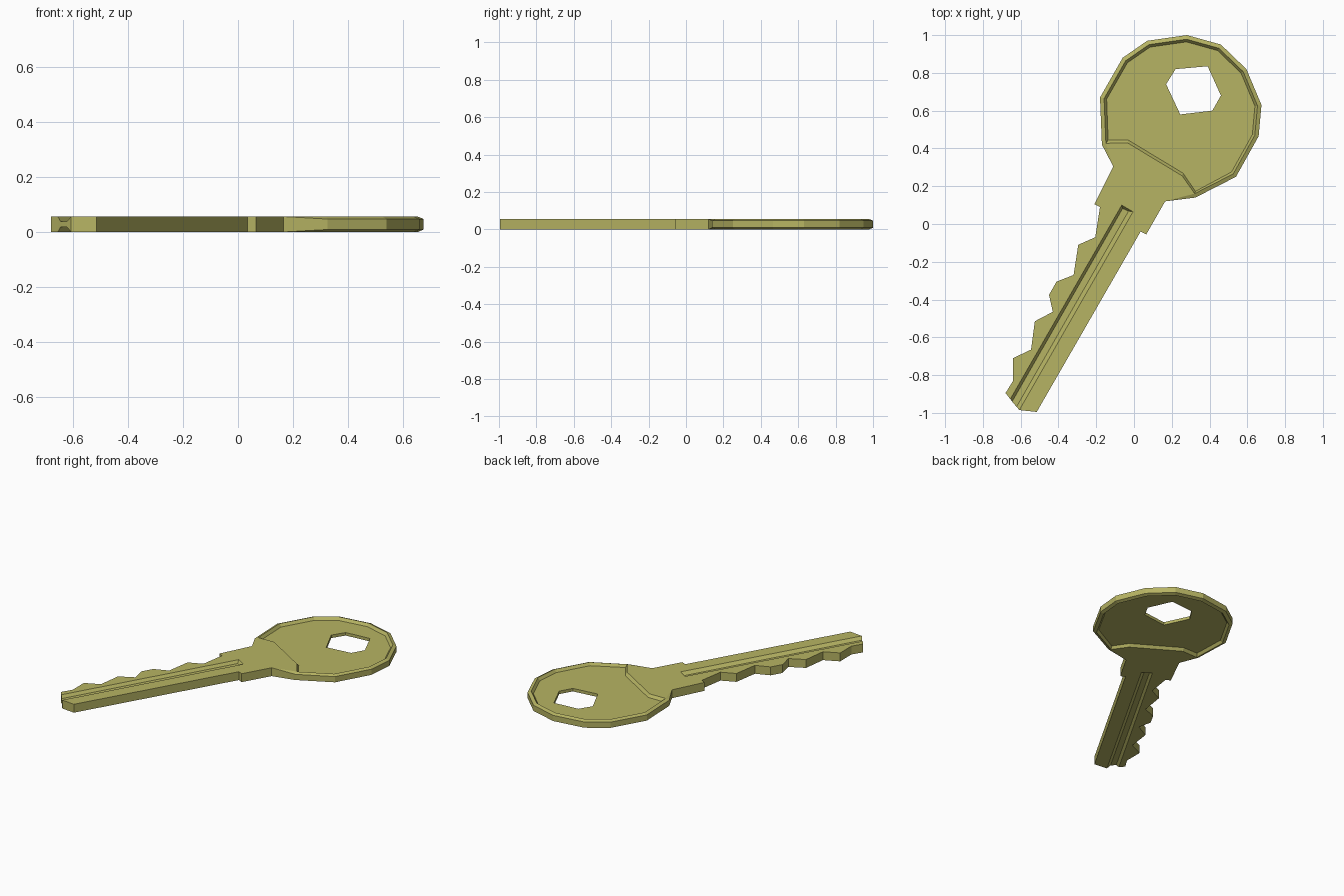
import bpy, bmesh

if "Cube" in bpy.data.objects:
    bpy.data.objects.remove(bpy.data.objects["Cube"])

H = 0.028        # half thickness
RIM = 0.019      # height of the bevelled head edge above the mid plane
LOW = 0.010      # height of the recess and groove floors above the mid plane
CENTRE = (0.25, 0.56)

# round head, clockwise from the left of the neck
head = [(-.17, .42), (-.18, .67), (-.06, .88), (.07, .97), (.28, 1), (.46, .95),
        (.595, .82), (.675, .63), (.66, .465), (.54, .25), (.325, .14)]
# neck and blade: right side down to the tip, groove mouth, then up the teeth
right_side = [(.165, .12), (.065, -.055), (.035, -.04), (-.515, -.995)]
mouth = [(-.607, -.985), (-.622, -.968), (-.645, -.94), (-.655, -.927)]
teeth = [(-.68, -.895), (-.64, -.83), (-.64, -.71), (-.545, -.665), (-.525, -.515),
         (-.43, -.465), (-.45, -.375), (-.41, -.305), (-.32, -.27), (-.295, -.11),
         (-.205, -.07), (-.18, .09), (-.21, .105), (-.11, .305)]
groove_end = [(-.005, .065), (-.029, .068), (-.06, .082), (-.065, .10)]
neck_line = [(.255, .255), (-.035, .43)]
hole = [(.17, .74), (.22, .82), (.39, .835), (.46, .68), (.415, .6), (.245, .58)]

bm = bmesh.new()


def verts(points, z):
    return [bm.verts.new((x, y, z)) for x, y in points]


def scaled(points, s):
    return [(CENTRE[0] + (x - CENTRE[0]) * s, CENTRE[1] + (y - CENTRE[1]) * s)
            for x, y in points]


def band(a, b, closed=False):
    n = len(a)
    for i in range(n if closed else n - 1):
        j = (i + 1) % n
        bm.faces.new((a[i], a[j], b[j], b[i]))


def groove_verts(p):
    return verts(p[:1], H) + verts(p[1:3], LOW) + verts(p[3:], H)


# outer walls of the upper half
edge = verts(head, RIM)
right_v, mouth_v, teeth_v = verts(right_side, H), groove_verts(mouth), verts(teeth, H)
outline = edge + right_v + mouth_v + teeth_v
band(verts(head + right_side + mouth + teeth, 0), outline, True)

# bevelled head rim and recess wall
ridge = verts(scaled(head, .95), H)
neck = verts(neck_line, H)
floor_pts = scaled(head, .918)
floor_pts[0], floor_pts[-1] = (-.137, .444), (.325, .173)
floor = verts(floor_pts, LOW)
neck_floor = verts([(x + .005, y + .014) for x, y in neck_line], LOW)
band(edge, ridge)
band(ridge + neck, floor + neck_floor, True)
bm.faces.new((teeth_v[-1], edge[0], ridge[0]))
bm.faces.new((edge[-1], right_v[0], ridge[-1]))

# blade groove
end = groove_verts(groove_end)
band(mouth_v, end)
bm.faces.new(end)

# flat top of neck and blade
bm.faces.new([ridge[0]] + neck[::-1] + [ridge[-1]] + right_v
             + [mouth_v[0], end[0], end[3], mouth_v[3]] + teeth_v)

# recess floor around the hole, and the hole wall
hole_v = verts(hole, LOW)
bm.faces.new(floor[1:8] + hole_v[3::-1])
bm.faces.new(floor[7:] + neck_floor + floor[:2] + [hole_v[0]] + hole_v[:2:-1])
band(verts(hole, 0), hole_v, True)

# mirror to the lower half and weld
copy = bmesh.ops.duplicate(bm, geom=bm.verts[:] + bm.edges[:] + bm.faces[:])["geom"]
for v in copy:
    if isinstance(v, bmesh.types.BMVert):
        v.co.z = -v.co.z
bmesh.ops.remove_doubles(bm, verts=bm.verts[:], dist=1e-5)
bmesh.ops.recalc_face_normals(bm, faces=bm.faces[:])

mesh = bpy.data.meshes.new("door_key")
bm.to_mesh(mesh)
bm.free()
key = bpy.data.objects.new("door_key", mesh)
key.location.z = H
bpy.context.collection.objects.link(key)

brass = bpy.data.materials.new("brass")
brass.diffuse_color = (.47, .455, .125, 1)
brass.use_nodes = True
brass.node_tree.nodes["Principled BSDF"].inputs["Base Color"].default_value = brass.diffuse_color
mesh.materials.append(brass)
